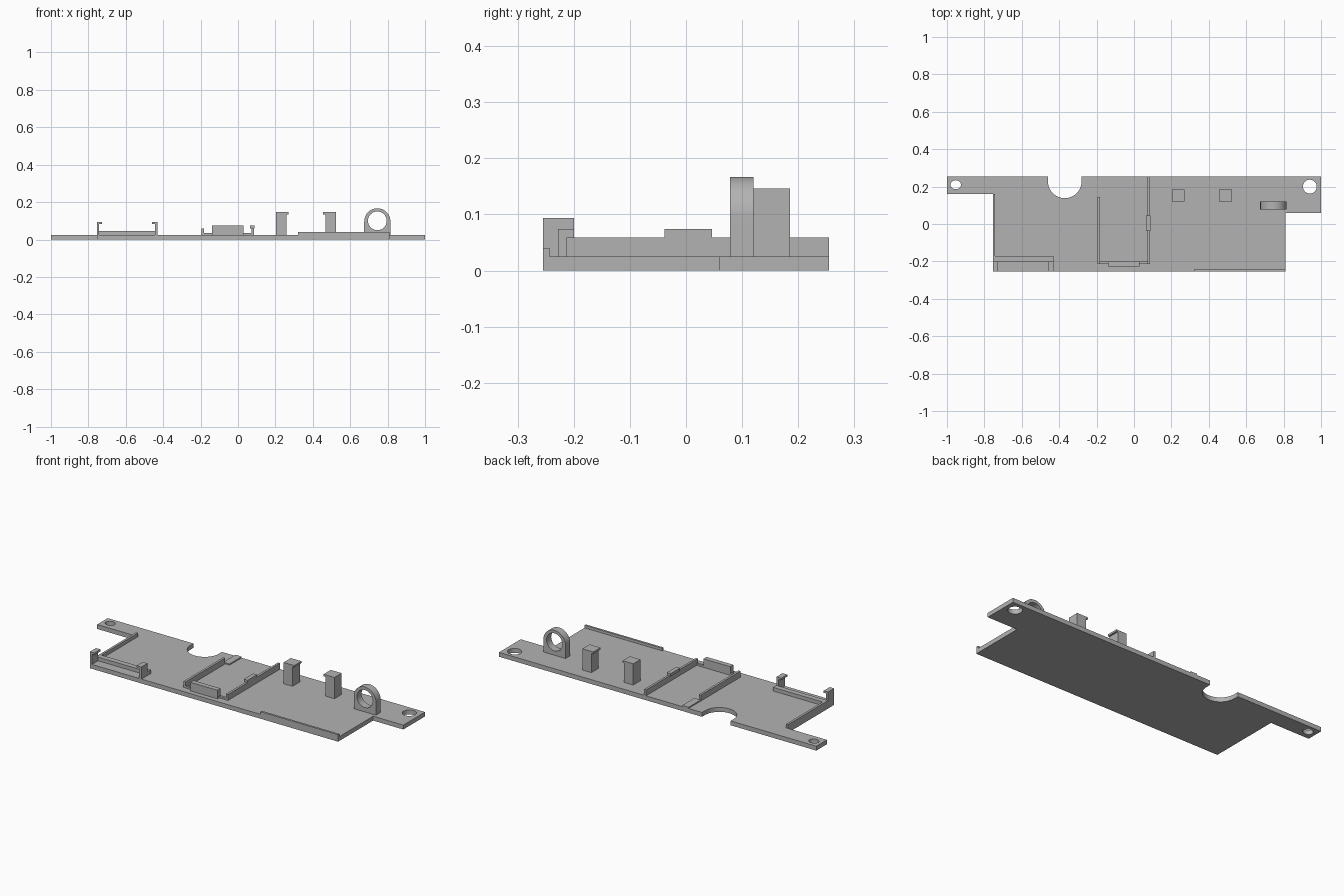
import bpy, bmesh
from math import cos, sin, pi

cube = bpy.data.objects.get("Cube")
if cube:
    bpy.data.objects.remove(cube, do_unlink=True)

grey = bpy.data.materials.new("plain_grey")
grey.use_nodes = True
grey.diffuse_color = (0.45, 0.45, 0.45, 1)
grey.node_tree.nodes["Principled BSDF"].inputs["Base Color"].default_value = grey.diffuse_color

BASE = 0.025   # top of the base plate


def add_object(name, mesh):
    mesh.materials.clear()
    mesh.materials.append(grey)
    obj = bpy.data.objects.new(name, mesh)
    bpy.context.collection.objects.link(obj)
    return obj


def box(name, x, y, z):
    """Box from (low, high) ranges."""
    bm = bmesh.new()
    bmesh.ops.create_cube(bm, size=1)
    for v in bm.verts:
        v.co = [r[0] if c < 0 else r[1] for c, r in zip(v.co, (x, y, z))]
    mesh = bpy.data.meshes.new(name)
    bm.to_mesh(mesh)
    bm.free()
    return add_object(name, mesh)


def arc(cx, cy, rx, ry, start, end, steps):
    return [(cx + rx * cos(a), cy + ry * sin(a))
            for a in (start + (end - start) * i / steps for i in range(steps + 1))]


def ellipse(cx, cy, rx, ry):
    return arc(cx, cy, rx, ry, 0, 2 * pi, 32)[:-1]


def extrude(name, loops, depth):
    """Filled outline with holes, extruded evenly about its own plane."""
    curve = bpy.data.curves.new(name, 'CURVE')
    curve.dimensions = '2D'
    curve.fill_mode = 'BOTH'
    curve.extrude = depth / 2
    for loop in loops:
        spline = curve.splines.new('POLY')
        spline.points.add(len(loop) - 1)
        for p, (a, b) in zip(spline.points, loop):
            p.co = (a, b, 0, 1)
        spline.use_cyclic_u = True
    temp = bpy.data.objects.new(name + "_outline", curve)
    bpy.context.collection.objects.link(temp)
    bpy.context.view_layer.update()
    graph = bpy.context.evaluated_depsgraph_get()
    mesh = bpy.data.meshes.new_from_object(temp.evaluated_get(graph))
    bpy.data.objects.remove(temp, do_unlink=True)
    bm = bmesh.new()
    bm.from_mesh(mesh)
    bmesh.ops.remove_doubles(bm, verts=bm.verts, dist=1e-5)
    bmesh.ops.recalc_face_normals(bm, faces=bm.faces)
    bm.to_mesh(mesh)
    bm.free()
    obj = add_object(name, mesh)
    bpy.ops.object.select_all(action='DESELECT')
    obj.select_set(True)
    bpy.context.view_layer.objects.active = obj
    bpy.ops.object.shade_smooth_by_angle(angle=0.6)
    return obj


# Base plate with side tabs, round notch and screw holes
outline = [(-1, 0.255), (-1, 0.16), (-0.755, 0.16), (-0.755, -0.255),
           (0.81, -0.255), (0.81, 0.06), (1, 0.06), (1, 0.255), (-0.28, 0.255)]
outline += arc(-0.37, 0.228, 0.09, 0.09, 0, -pi, 24) + [(-0.46, 0.255)]
plate = extrude("base_plate", [outline, ellipse(-0.953, 0.21, 0.028, 0.024),
                               ellipse(0.94, 0.2, 0.037, 0.037)], BASE)
plate.location.z = BASE / 2

# Cable ring
arch = [(0.675, BASE), (0.815, BASE)] + arc(0.745, 0.097, 0.07, 0.07, 0, pi, 32)
ring = extrude("cable_ring", [arch, ellipse(0.745, 0.1, 0.05, 0.05)], 0.042)
ring.rotation_euler.x = pi / 2
ring.location.y = 0.099

# Posts with one overhanging lip each
for side, x0, x1, lip in (("right", 0.203, 0.26, (0.203, 0.27)),
                          ("left", 0.467, 0.524, (0.455, 0.524))):
    box(side + "_post", (x0, x1), (0.12, 0.185), (BASE, 0.135))
    box(side + "_post_cap", lip, (0.12, 0.185), (0.135, 0.146))

# Corner clip: two hooks, a low bar and the edge wall
for side, wall, lip in (("outer", (-0.755, -0.742), (-0.755, -0.727)),
                        ("inner", (-0.444, -0.43), (-0.46, -0.43))):
    box(side + "_hook", wall, (-0.255, -0.2), (BASE, 0.083))
    box(side + "_hook_lip", lip, (-0.255, -0.2), (0.083, 0.094))
box("clip_bar", (-0.755, -0.43), (-0.2, -0.17), (BASE, 0.046))
box("edge_wall", (-0.755, -0.742), (-0.17, 0.16), (BASE, 0.046))

# Central bay: two rails, front sill, stop tab, catch and rear pad
box("right_rail", (-0.195, -0.182), (-0.213, 0.145), (BASE, 0.059))
box("left_rail", (0.073, 0.086), (-0.213, 0.255), (BASE, 0.059))
box("bay_sill", (-0.182, 0.073), (-0.213, -0.2), (BASE, 0.035))
box("stop_tab", (-0.14, 0.03), (-0.228, -0.2), (BASE, 0.074))
box("rail_catch", (0.064, 0.088), (-0.038, 0.046), (0.059, 0.074))
box("rear_pad", (-0.195, -0.155), (0.145, 0.255), (BASE, 0.032))

# Low ridge on the front edge
box("front_ridge", (0.32, 0.81), (-0.255, -0.243), (BASE, 0.04))
